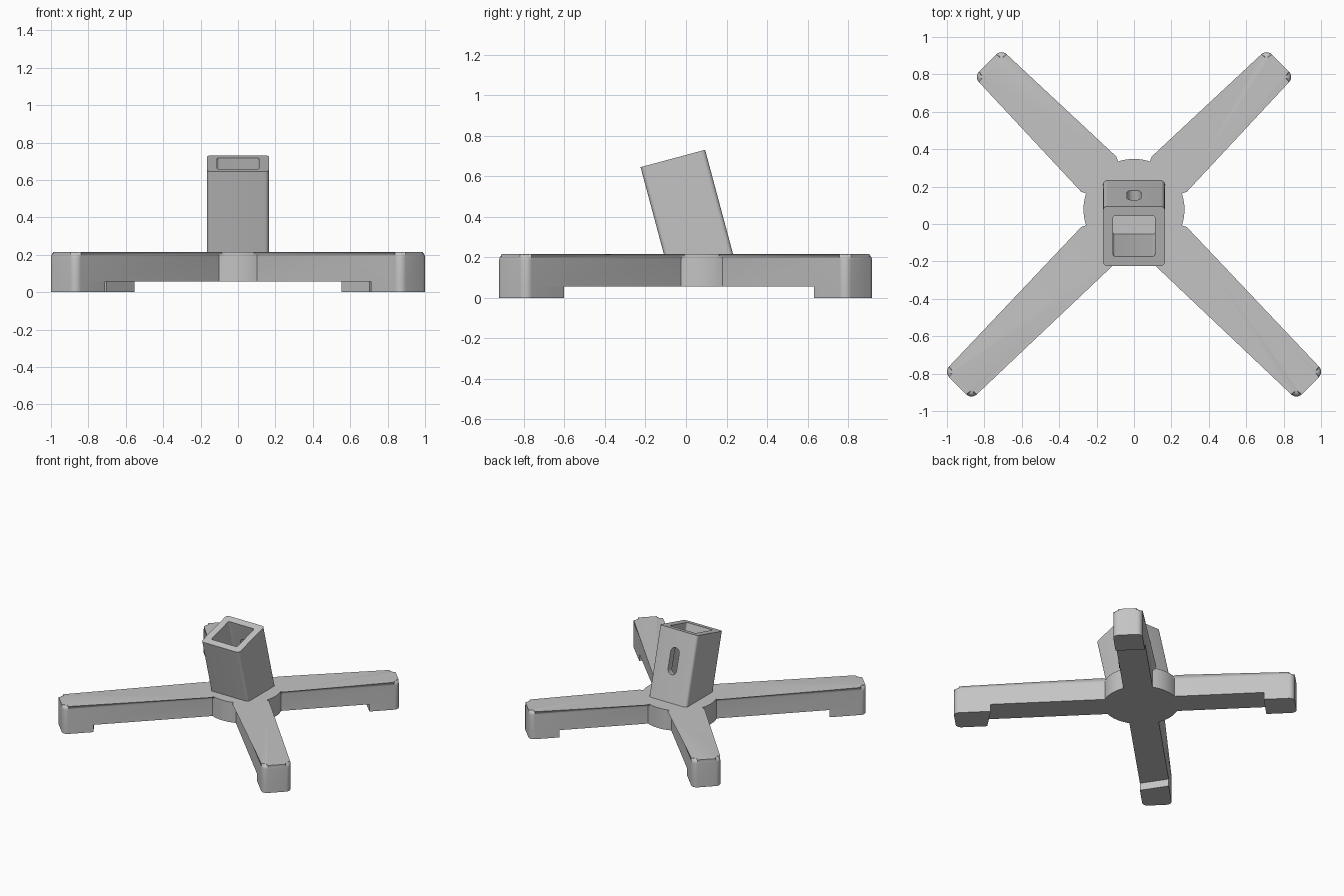
import bpy, bmesh, math
from mathutils import Vector, Matrix

cube = bpy.data.objects.get("Cube")
if cube:
    bpy.data.objects.remove(cube, do_unlink=True)

HUB_Y, HUB_R = 0.078, 0.27
HALF = 0.105            # half width of a leg
TIP_R = 0.04            # corner radius at the leg ends
BOTTOM, TOP = 0.057, 0.216
TILT = math.radians(15)

grey = bpy.data.materials.new("plain grey")
grey.use_nodes = True
colour = (0.55, 0.55, 0.55, 1)
grey.diffuse_color = colour
grey.node_tree.nodes["Principled BSDF"].inputs["Base Color"].default_value = colour


def arc(cx, cy, r, start, end, steps):
    return [Vector((cx + r * math.cos(a), cy + r * math.sin(a)))
            for a in (start + (end - start) * i / steps for i in range(steps + 1))]


def rounded_rect(hx, hy, r, steps=6):
    pts = []
    for i, (sx, sy) in enumerate([(1, 1), (-1, 1), (-1, -1), (1, -1)]):
        a = i * math.pi / 2
        pts += arc(sx * (hx - r), sy * (hy - r), r, a, a + math.pi / 2, steps)
    return pts


def prism(name, outline, z0, z1, bevel=0.0):
    """Extrude a closed outline, optionally rounding its top rim."""
    bm = bmesh.new()
    low = [bm.verts.new((p.x, p.y, z0)) for p in outline]
    high = [bm.verts.new((p.x, p.y, z1)) for p in outline]
    n = len(outline)
    bm.faces.new(low[::-1])
    cap = bm.faces.new(high)
    for i in range(n):
        j = (i + 1) % n
        bm.faces.new((low[i], low[j], high[j], high[i]))
    if bevel:
        bmesh.ops.bevel(bm, geom=list(cap.edges), offset=bevel, segments=4,
                        profile=0.5, affect='EDGES')
    bmesh.ops.recalc_face_normals(bm, faces=bm.faces)
    mesh = bpy.data.meshes.new(name)
    bm.to_mesh(mesh)
    bm.free()
    mesh.materials.append(grey)
    obj = bpy.data.objects.new(name, mesh)
    bpy.context.collection.objects.link(obj)
    return obj


def activate(obj):
    bpy.ops.object.select_all(action='DESELECT')
    obj.select_set(True)
    bpy.context.view_layer.objects.active = obj


def smooth(obj):
    activate(obj)
    bpy.ops.object.shade_smooth_by_angle(angle=math.radians(32))


def cut(obj, cutter):
    cutter.hide_render = True
    activate(obj)
    mod = obj.modifiers.new("cut", 'BOOLEAN')
    mod.operation, mod.solver, mod.object = 'DIFFERENCE', 'EXACT', cutter
    bpy.ops.object.modifier_apply(modifier=mod.name)
    bpy.data.objects.remove(cutter, do_unlink=True)


def tip(length):
    """Rounded leg end in leg space, where the leg runs along +x."""
    c, h = length - TIP_R, HALF - TIP_R
    return (arc(c, -h, TIP_R, -math.pi / 2, 0, 6) + arc(c, h, TIP_R, 0, math.pi / 2, 6))


def place(points, angle):
    rot = Matrix.Rotation(angle, 2)
    return [rot @ Vector(p) + Vector((0, HUB_Y)) for p in points]


# Legs: angle, length, start of the foot on the right and left edges
legs = [("back_left", 45, 1.107, 0.888, 0.888),
        ("back_right", 135, 1.107, 0.888, 0.888),
        ("front_right", 225, 1.333, 1.067, 1.11),
        ("front_left", 315, 1.333, 1.11, 1.067)]

# Cross-shaped base with round hub, and a foot under each leg end
root = math.sqrt(HUB_R ** 2 - HALF ** 2)
spread = math.asin(HALF / HUB_R)
outline = []
for name, degrees, length, s_right, s_left in legs:
    angle = math.radians(degrees)
    outline += place([(root, -HALF)] + tip(length) + [(root, HALF)], angle)
    outline += arc(0, HUB_Y, HUB_R, angle + spread, angle + math.pi / 2 - spread, 12)[1:-1]
    foot = place([(s_right, -HALF)] + tip(length) + [(s_left, HALF)], angle)
    smooth(prism(name + "_foot", foot, 0, BOTTOM))
smooth(prism("cross_base", outline, BOTTOM, TOP, bevel=0.028))

# Tilted square socket, open at the top, with a slot through its back wall
socket = prism("socket", rounded_rect(0.165, 0.165, 0.022), -0.57, 0)
cut(socket, prism("cavity_cutter", rounded_rect(0.112, 0.112, 0.012), -0.7, 0.1))
slot = prism("slot_cutter", rounded_rect(0.037, 0.1, 0.0365, 8), -0.06, 0.06)
slot.data.transform(Matrix.Translation((0, 0.14, -0.23)) @ Matrix.Rotation(math.pi / 2, 4, 'X'))
cut(socket, slot)
socket.data.transform(Matrix.Translation((0, -0.065, 0.688)) @ Matrix.Rotation(TILT, 4, 'X'))
smooth(socket)
